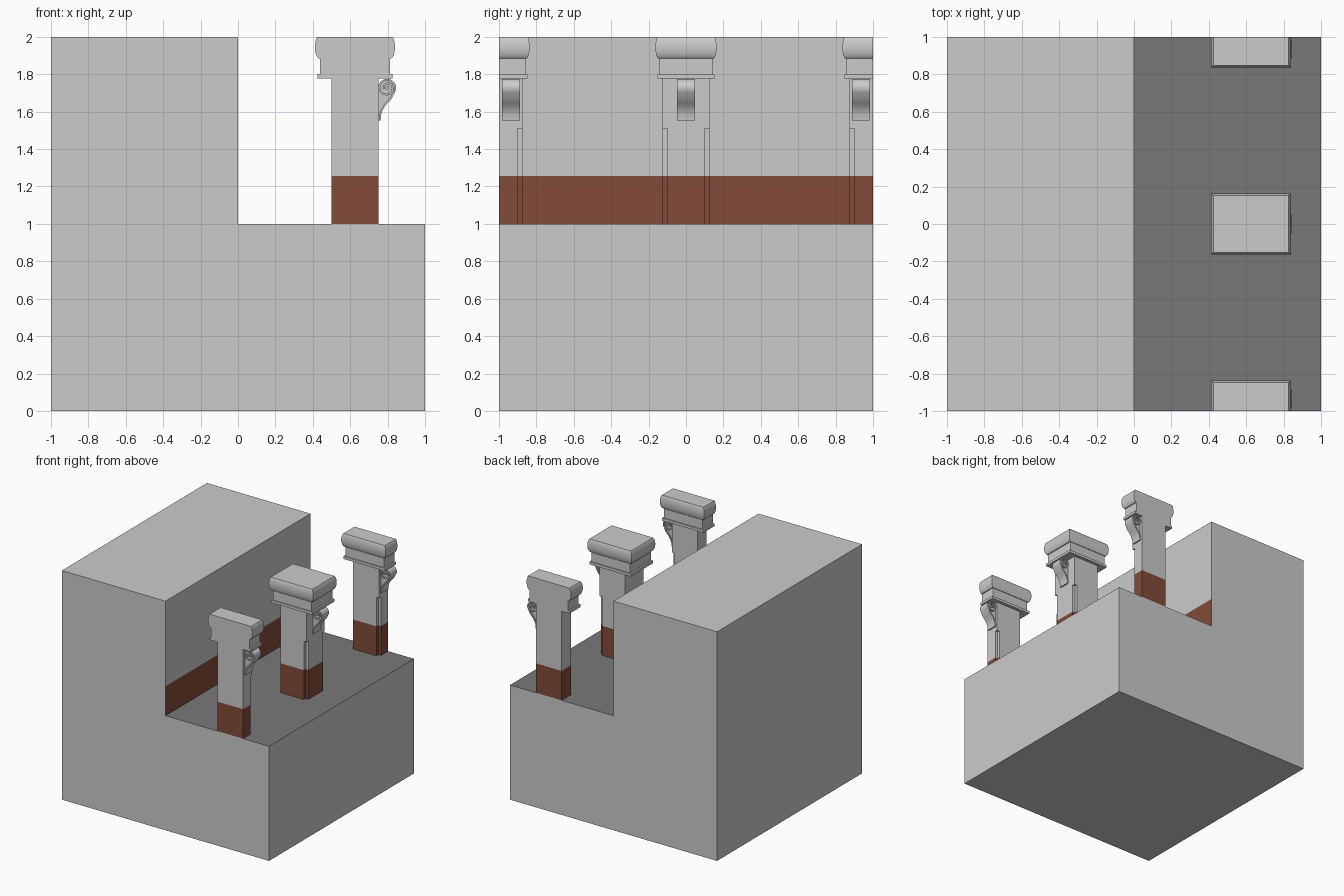
import bpy, bmesh, math
from mathutils import Vector

if "Cube" in bpy.data.objects:
    bpy.data.objects.remove(bpy.data.objects["Cube"])


def material(name, rgb):
    m = bpy.data.materials.new(name)
    m.diffuse_color = (*rgb, 1)
    m.use_nodes = True
    m.node_tree.nodes["Principled BSDF"].inputs["Base Color"].default_value = m.diffuse_color
    return m


GREY = material("grey_plaster", (0.8, 0.8, 0.8))
BROWN = material("brown_paint", (0.225, 0.07, 0.04))
DARK = material("dark_floor", (0.19, 0.19, 0.19))


def finish(bm, name, mats, smooth=None):
    bmesh.ops.recalc_face_normals(bm, faces=bm.faces[:])
    me = bpy.data.meshes.new(name)
    bm.to_mesh(me)
    bm.free()
    for m in mats:
        me.materials.append(m)
    if smooth:
        me.shade_smooth()
        me.set_sharp_from_angle(angle=math.radians(smooth))
    ob = bpy.data.objects.new(name, me)
    bpy.context.collection.objects.link(ob)
    return ob


def loft(bm, rings, mats=None):
    """Skin a stack of rings and cap both ends."""
    loops = [[bm.verts.new(p) for p in r] for r in rings]
    n = len(loops[0])
    first = bm.faces.new(loops[0])
    first.material_index = mats[0] if mats else 0
    bm.faces.new(loops[-1])
    for k, (a, b) in enumerate(zip(loops, loops[1:])):
        for i in range(n):
            j = (i + 1) % n
            f = bm.faces.new((a[i], a[j], b[j], b[i]))
            f.material_index = mats[k] if mats else 0


def slab(bm, outline, y0, y1):
    """Extrude an xz outline along y."""
    loft(bm, [[(x, y, z) for x, z in outline] for y in (y0, y1)])


BAND = 1.257   # top of the brown band
CX = 0.625     # column centre line

# Main block: stepped body with painted wall band and dark floor
bm = bmesh.new()
slab(bm, [(-1, 0), (1, 0), (1, 1), (0, 1), (0, BAND), (0, 2), (-1, 2)], -1, 1)
for f in bm.faces:
    c = f.calc_center_median()
    if abs(c.y) < 0.5:
        if abs(c.x) < 0.01 and 1 < c.z < BAND:
            f.material_index = 1
        elif abs(c.z - 1) < 0.001 and abs(c.x - 0.5) < 0.01:
            f.material_index = 2
finish(bm, "wall_and_base", [GREY, BROWN, DARK])


def span(cy, hy):
    return max(-1, cy - hy), min(1, cy + hy)


def rect(cy, hx, hy, z):
    y0, y1 = span(cy, hy)
    return [(CX - hx, y0, z), (CX + hx, y0, z), (CX + hx, y1, z), (CX - hx, y1, z)]


def notched(cy, z, d=0.025):
    """Shaft section with notched outer corners (none on a cut side)."""
    y0, y1 = span(cy, 0.125)
    xa, xb = 0.5, 0.75
    pts = [(xa, y0)]
    pts += [(xb - d, y0), (xb - d, y0 + d), (xb, y0 + d)] if y0 > -1 else [(xb, y0)]
    pts += [(xb, y1 - d), (xb - d, y1 - d), (xb - d, y1)] if y1 < 1 else [(xb, y1)]
    pts += [(xa, y1)]
    return [(x, y, z) for x, y in pts]


def shaft(name, cy):
    bm = bmesh.new()
    loft(bm, [notched(cy, z) for z in (1, BAND, 1.51)], [1, 0])
    loft(bm, [rect(cy, 0.125, 0.125, z) for z in (1.51, 1.79)])
    finish(bm, name, [GREY, BROWN])


def capital(name, cy):
    prof = [(0.2, 1.777), (0.2, 1.8), (0.186, 1.8), (0.186, 1.885)]
    for i in range(11):  # rounded cushion
        a = math.radians(-75 + 135 * i / 10)
        prof.append((0.187 + 0.027 * math.cos(a), 1.945 + 0.0635 * math.sin(a)))
    bm = bmesh.new()
    loft(bm, [rect(cy, h, h * 0.765, z) for h, z in prof])
    finish(bm, name, [GREY], 35)


def scroll_bracket(name, cy, w=0.048):
    c = Vector((0.797, 1.727))

    def polar(r, deg):
        a = math.radians(deg)
        return c + Vector((r * math.cos(a), r * math.sin(a)))

    tail = [Vector(p) for p in ((0.757, 1.552), (0.759, 1.58), (0.766, 1.605),
                                (0.78, 1.63), (0.8, 1.653), (0.818, 1.673))]
    spiral = [polar(0.043 - 0.027 * max(0, t - 200) / 400, -40 + t)
              for t in range(0, 601, 15)]
    path = tail + spiral
    bm = bmesh.new()
    # raised ribbon: tail winding into the spiral
    rings = []
    for i, p in enumerate(path):
        d = (path[min(i + 1, len(path) - 1)] - path[max(i - 1, 0)]).normalized()
        n = Vector((d.y, -d.x)) * 0.005
        a, b = p + n, p - n
        rings.append([(a.x, cy - w, a.y), (a.x, cy + w, a.y),
                      (b.x, cy + w, b.y), (b.x, cy - w, b.y)])
    loft(bm, rings)
    # recessed core behind the ribbon
    core = [Vector((0.745, 1.552))] + tail + [polar(0.043, -40 + t) for t in range(0, 211, 15)]
    core.append(Vector((0.745, 1.715)))
    slab(bm, core, cy - w + 0.01, cy + w - 0.01)
    # round eye
    slab(bm, [polar(0.009, 30 * i) for i in range(12)], cy - w, cy + w)
    finish(bm, name, [GREY], 35)


# One whole column in the middle, cut half columns at both ends
for label, cy, by in (("front", -1, -0.936), ("middle", 0, 0), ("back", 1, 0.936)):
    shaft(label + "_column_shaft", cy)
    capital(label + "_column_capital", cy)
    scroll_bracket(label + "_scroll_bracket", by)
